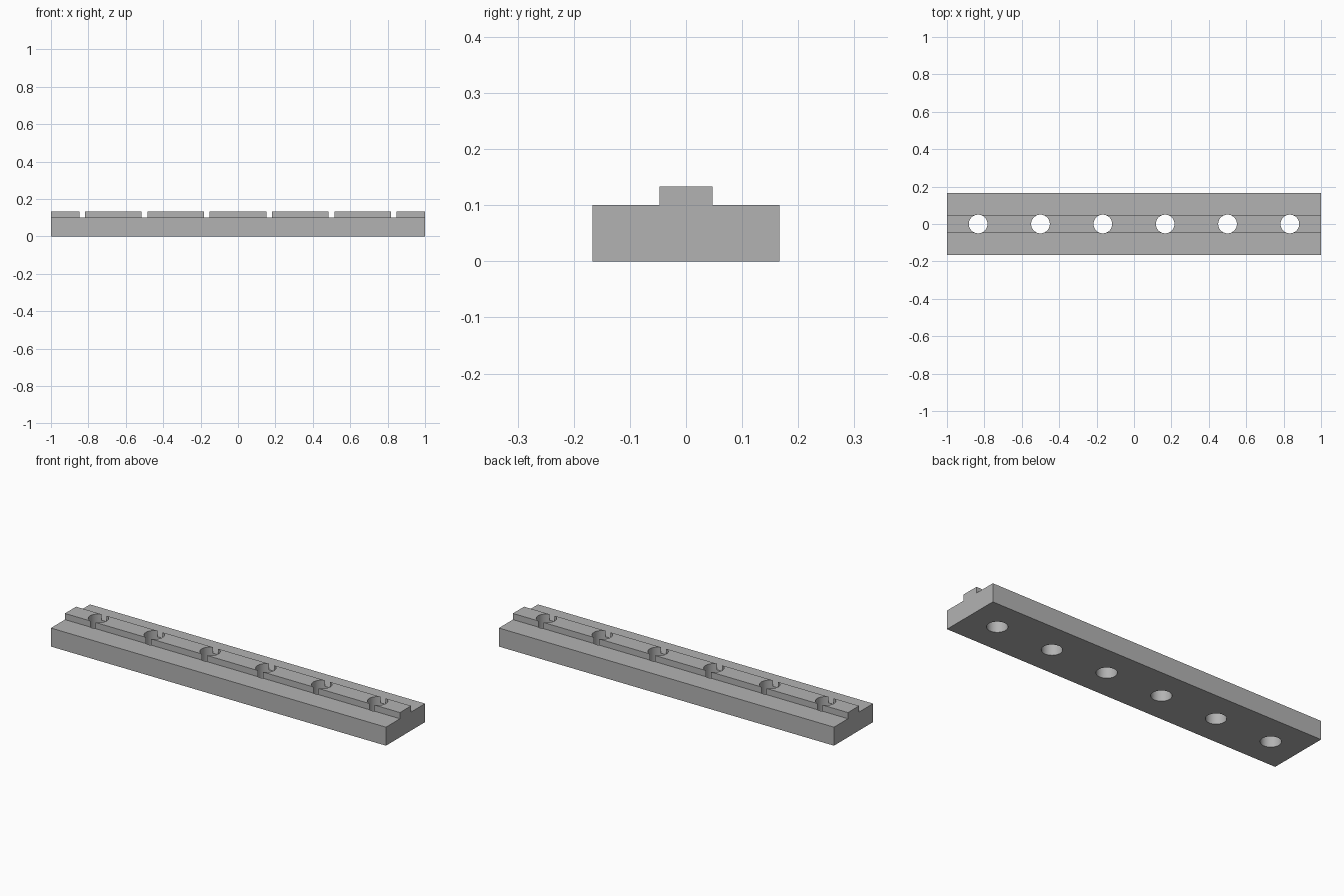
import bpy
import bmesh

cube = bpy.data.objects.get("Cube")
if cube:
    bpy.data.objects.remove(cube, do_unlink=True)

LENGTH, WIDTH, BASE_H = 2.0, 1 / 3, 0.1
KEY_W, TOP_H = 0.095, 0.1333
HOLES, PITCH, RADIUS = 6, 1 / 3, 0.05

grey = bpy.data.materials.new("plain_grey")
grey.use_nodes = True
colour = (0.45, 0.45, 0.45, 1)
grey.diffuse_color = colour
grey.node_tree.nodes["Principled BSDF"].inputs["Base Color"].default_value = colour


def make_object(name, bm):
    mesh = bpy.data.meshes.new(name)
    bmesh.ops.recalc_face_normals(bm, faces=bm.faces)
    bm.to_mesh(mesh)
    bm.free()
    mesh.materials.append(grey)
    obj = bpy.data.objects.new(name, mesh)
    bpy.context.collection.objects.link(obj)
    return obj


# Rail: stepped cross-section extruded along x
half = [(WIDTH / 2, 0), (WIDTH / 2, BASE_H), (KEY_W / 2, BASE_H), (KEY_W / 2, TOP_H)]
outline = half + [(-y, z) for y, z in reversed(half)]
bm = bmesh.new()
end = bm.faces.new([bm.verts.new((-LENGTH / 2, y, z)) for y, z in outline])
extruded = bmesh.ops.extrude_face_region(bm, geom=[end], use_keep_orig=True)["geom"]
bmesh.ops.translate(bm, vec=(LENGTH, 0, 0),
                    verts=[v for v in extruded if isinstance(v, bmesh.types.BMVert)])
rail = make_object("drilled_rail", bm)

# Row of drills for the through holes
bm = bmesh.new()
for i in range(HOLES):
    drill = bmesh.ops.create_cone(bm, cap_ends=True, segments=48,
                                  radius1=RADIUS, radius2=RADIUS, depth=0.5)
    bmesh.ops.translate(bm, vec=((i - (HOLES - 1) / 2) * PITCH, 0, 0), verts=drill["verts"])
drills = make_object("hole_cutter", bm)
drills.hide_render = True

# Cut the holes, then drop the cutter
cut = rail.modifiers.new("holes", "BOOLEAN")
cut.operation = "DIFFERENCE"
cut.solver = "EXACT"
cut.object = drills
bpy.ops.object.select_all(action="DESELECT")
rail.select_set(True)
bpy.context.view_layer.objects.active = rail
bpy.ops.object.modifier_apply(modifier=cut.name)
bpy.data.objects.remove(drills, do_unlink=True)
bpy.ops.object.shade_smooth_by_angle()
